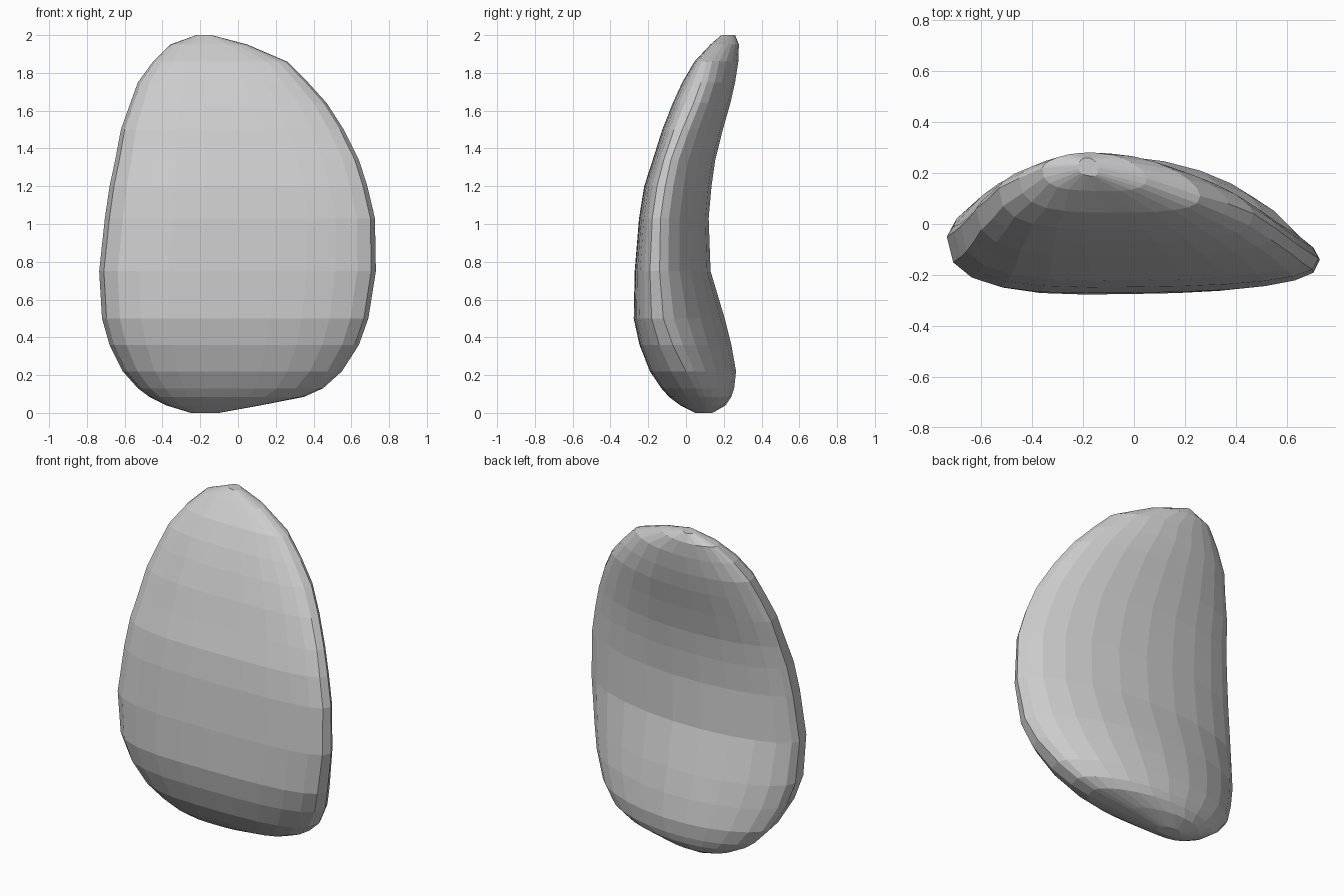
import bpy, bmesh, math

# Cross-sections: z, left x, right x, front y, back y, left rim y, right rim y
ROWS = [
    (0.00, -0.25, -0.10, 0.05, 0.14, 0.10, 0.10),
    (0.04, -0.38, 0.12, -0.03, 0.21, 0.10, 0.09),
    (0.085, -0.47, 0.35, -0.09, 0.24, 0.10, 0.07),
    (0.13, -0.53, 0.45, -0.13, 0.255, 0.09, 0.05),
    (0.22, -0.61, 0.55, -0.19, 0.265, 0.06, 0.00),
    (0.36, -0.68, 0.64, -0.245, 0.24, 0.00, -0.07),
    (0.50, -0.72, 0.69, -0.275, 0.205, -0.03, -0.12),
    (0.75, -0.735, 0.73, -0.27, 0.13, -0.05, -0.14),
    (1.03, -0.705, 0.725, -0.247, 0.12, -0.03, -0.135),
    (1.20, -0.68, 0.685, -0.22, 0.135, -0.01, -0.11),
    (1.34, -0.65, 0.64, -0.175, 0.155, 0.02, -0.08),
    (1.50, -0.62, 0.56, -0.125, 0.195, 0.06, -0.02),
    (1.64, -0.57, 0.47, -0.07, 0.235, 0.10, 0.04),
    (1.75, -0.53, 0.37, -0.02, 0.26, 0.14, 0.08),
    (1.86, -0.45, 0.26, 0.045, 0.277, 0.18, 0.11),
    (1.95, -0.36, 0.05, 0.13, 0.28, 0.22, 0.18),
    (2.00, -0.22, -0.14, 0.19, 0.26, 0.23, 0.22),
]
SIDES = 24


def section(z, xl, xr, yf, yb, rl, rr):
    """Ring with a broad flat front and a rounder back that peaks to the left."""
    pts = []
    for i in range(SIDES):
        a = 2 * math.pi * i / SIDES
        c, s = math.cos(a), math.sin(a)
        x = (xl + xr) / 2 + (xr - xl) / 2 * c
        rim = (rl + rr) / 2 + (rr - rl) / 2 * c
        if s >= 0:
            y = rim + (yb - rim) * max(s, 0) ** 1.2 * (1 - 0.15 * c)
        else:
            w = max(0, 1 - abs(c) ** 3.2) ** 0.37
            y = rim + (yf * (1 - 0.04 * c) - rim) * w
        pts.append((x, y, z))
    return pts


# Bent cushion-shaped shell lofted through the sections
bm = bmesh.new()
rings = [[bm.verts.new(p) for p in section(*r)] for r in ROWS]
for lo, hi in zip(rings, rings[1:]):
    for i in range(SIDES):
        j = (i + 1) % SIDES
        bm.faces.new((lo[i], lo[j], hi[j], hi[i]))
bm.faces.new(rings[0][::-1])
bm.faces.new(rings[-1])
bmesh.ops.recalc_face_normals(bm, faces=bm.faces)

mesh = bpy.data.meshes.new("curved_shell")
bm.to_mesh(mesh)
bm.free()
bpy.context.collection.objects.link(bpy.data.objects.new("curved_shell", mesh))
